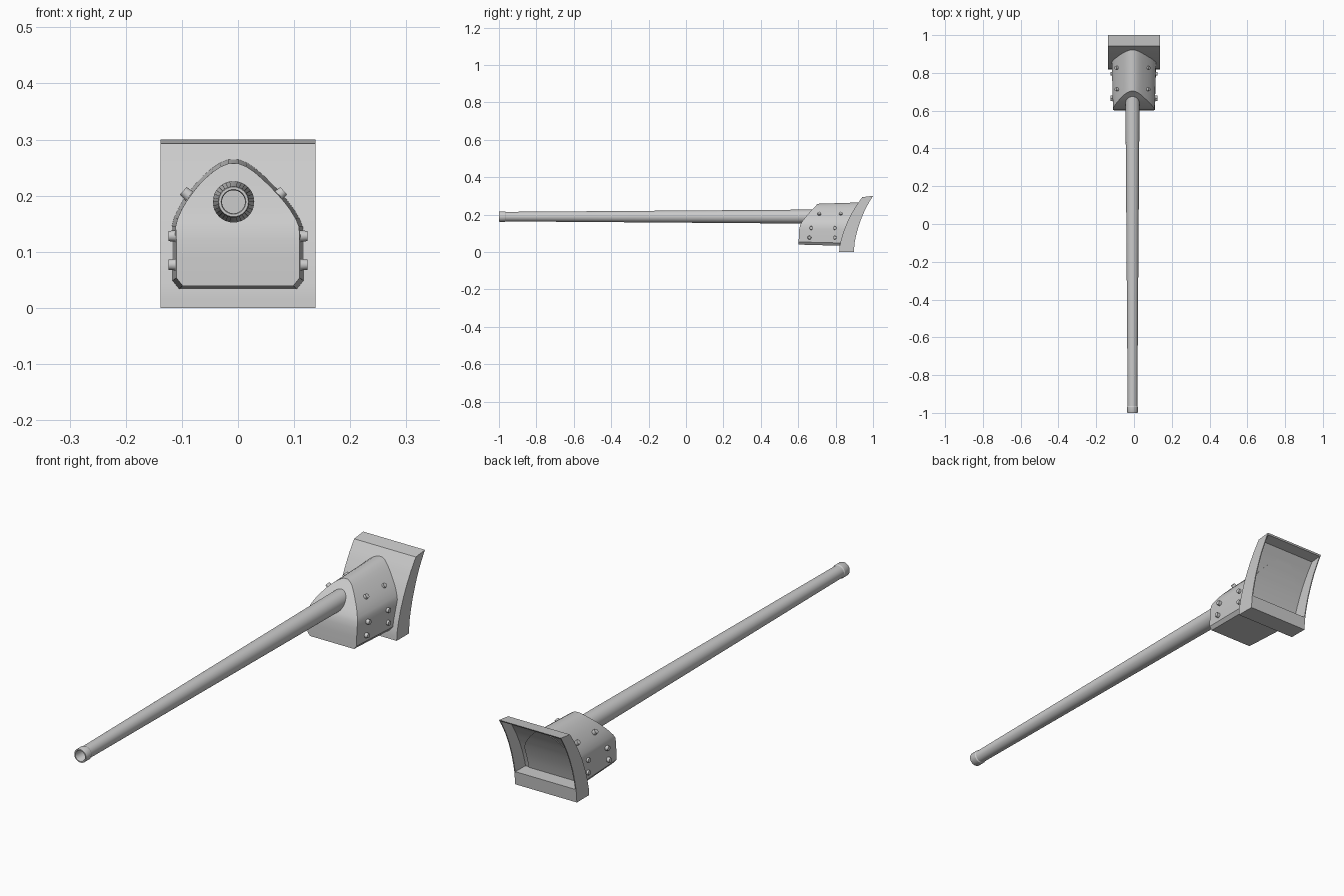
import bpy, bmesh, math
from mathutils import Vector

if "Cube" in bpy.data.objects:
    bpy.data.objects.remove(bpy.data.objects["Cube"])

steel = bpy.data.materials.new("grey steel")
steel.diffuse_color = (0.6, 0.6, 0.6, 1)
steel.use_nodes = True
steel.node_tree.nodes["Principled BSDF"].inputs["Base Color"].default_value = steel.diffuse_color
AXIS_X, AXIS_Z = -0.008, 0.189


def lerp_table(table, t):
    """Piecewise linear lookup in (key, value) pairs."""
    if t <= table[0][0]:
        return table[0][1]
    for (a, va), (b, vb) in zip(table, table[1:]):
        if t <= b:
            return va + (vb - va) * (t - a) / (b - a)
    return table[-1][1]


def finish(name, bm, angle=30):
    bmesh.ops.remove_doubles(bm, verts=bm.verts, dist=1e-6)
    bmesh.ops.recalc_face_normals(bm, faces=bm.faces)
    me = bpy.data.meshes.new(name)
    bm.to_mesh(me)
    bm.free()
    me.materials.append(steel)
    ob = bpy.data.objects.new(name, me)
    bpy.context.collection.objects.link(ob)
    bpy.ops.object.select_all(action='DESELECT')
    ob.select_set(True)
    bpy.context.view_layer.objects.active = ob
    bpy.ops.object.shade_smooth_by_angle(angle=math.radians(angle))
    return ob


# Backing plate: curved front sheet inside an open-backed frame
front_curve = [(0, .819), (.1, .821), (.25, .831), (.4, .845), (.55, .863),
               (.7, .885), (.85, .911), (1, .942)]
back_curve = [(0, .897), (.18, .902), (.3, .91), (.45, .922), (.6, .938),
              (.75, .957), (.88, .978), (1, 1.0)]


def front_pt(t):
    return lerp_table(front_curve, t), .293 * t


def back_pt(t):
    return lerp_table(back_curve, t), .3 * t


def sheet_back_pt(t):
    y, z = front_pt(t)
    return y + .01, z


def slab(name, t0, t1, x0, x1, near, far, steps):
    """Solid between two side-view curves, spanning x0..x1."""
    bm = bmesh.new()
    rows = []
    for i in range(steps + 1):
        t = t0 + (t1 - t0) * i / steps
        (yn, zn), (yf, zf) = near(t), far(t)
        rows.append([bm.verts.new(p) for p in
                     ((x0, yn, zn), (x1, yn, zn), (x1, yf, zf), (x0, yf, zf))])
    for a, b in zip(rows, rows[1:]):
        for k in range(4):
            bm.faces.new((a[k], a[(k + 1) % 4], b[(k + 1) % 4], b[k]))
    bm.faces.new(rows[0])
    bm.faces.new(rows[-1])
    return finish(name, bm)


W = .1385
slab("plate_front_sheet", 0, 1, -W, W, front_pt, sheet_back_pt, 20)
slab("plate_side_right", 0, 1, W - .004, W, front_pt, back_pt, 20)
slab("plate_side_left", 0, 1, -W, -W + .004, front_pt, back_pt, 20)
slab("plate_bottom_bar", 0, .18, -W, W, front_pt, back_pt, 4)
slab("plate_top_rim", .98, 1, -W, W, front_pt, back_pt, 1)

# Mantlet: arched housing lofted from a sloped front to the curved sheet
half = [(.105, .033), (.117, .048), (.117, .085), (.117, .12), (.117, .145),
        (.112, .16), (.103, .177), (.093, .192), (.081, .207), (.068, .222),
        (.054, .236), (.039, .249), (.024, .259), (.010, .2645), (.003, .265)]
nose = [(.04, .602), (.11, .604), (.135, .607), (.155, .615), (.18, .634),
        (.21, .659), (.24, .688), (.258, .704)]


def mantlet_section(f):
    """Right and left point rows at fraction f from nose to plate."""
    s = .94 + .06 * f
    rows = []
    for x, z in half:
        zz = .14 + (z - .14) * s
        y0 = lerp_table(nose, zz)
        y1 = front_pt(z / .293)[0] + .014
        shift = AXIS_X * min(1, max(0, (z - .13) / .1))
        y = y0 + (y1 - y0) * f
        rows.append(((shift + x * s, y, zz), (shift - x * s, y, zz)))
    return rows


bm = bmesh.new()
rings = []
for i in range(5):
    sec = mantlet_section(i / 4)
    rings.append([bm.verts.new(r) for r, l in sec] +
                 [bm.verts.new(l) for r, l in reversed(sec)])
n = len(rings[0])
for a, b in zip(rings, rings[1:]):
    for k in range(n):
        bm.faces.new((a[k], a[(k + 1) % n], b[(k + 1) % n], b[k]))
for ring in (rings[0], rings[-1]):
    for k in range(n // 2 - 1):
        bm.faces.new((ring[k], ring[k + 1], ring[n - 2 - k], ring[n - 1 - k]))
finish("mantlet", bm, 32)

# Gun barrel: tapered lathe with muzzle collar and bore
profile = [(0, -.88), (.0205, -.88), (.0205, -.997), (.022, -1), (.0265, -1),
           (.028, -.997), (.028, -.968), (.0255, -.964), (.037, .60),
           (.037, .74), (0, .74)]
bm = bmesh.new()
SEG = 32
loops = []
for r, y in profile:
    loops.append([bm.verts.new((AXIS_X + r * math.cos(2 * math.pi * k / SEG), y,
                                AXIS_Z + r * math.sin(2 * math.pi * k / SEG)))
                  for k in range(SEG)])
for a, b in zip(loops, loops[1:]):
    for k in range(SEG):
        bm.faces.new((a[k], a[(k + 1) % SEG], b[(k + 1) % SEG], b[k]))
bmesh.ops.remove_doubles(bm, verts=bm.verts, dist=1e-6)
bmesh.ops.dissolve_degenerate(bm, edges=bm.edges, dist=1e-6)
finish("gun_barrel", bm)


# Bolts: low heads on the mantlet flanks and arch shoulders
def bolt(name, pos, normal):
    bm = bmesh.new()
    bmesh.ops.create_cone(bm, cap_ends=True, segments=12, radius1=.011,
                          radius2=.009, depth=.02)
    rot = Vector(normal).to_track_quat('Z', 'Y').to_matrix()
    bmesh.ops.rotate(bm, verts=bm.verts, matrix=rot)
    bmesh.ops.translate(bm, verts=bm.verts, vec=pos)
    finish(name, bm)


for side, label in ((1, "right"), (-1, "left")):
    for i, (y, z) in enumerate(((.67, .128), (.795, .128), (.66, .077), (.795, .077))):
        bolt(f"flank_bolt_{label}_{i + 1}", (side * .114, y, z), (side, 0, 0))
    for i, y in enumerate((.713, .827)):
        bolt(f"shoulder_bolt_{label}_{i + 1}",
             (AXIS_X + side * .082, y, .202), (side * .75, 0, .66))
